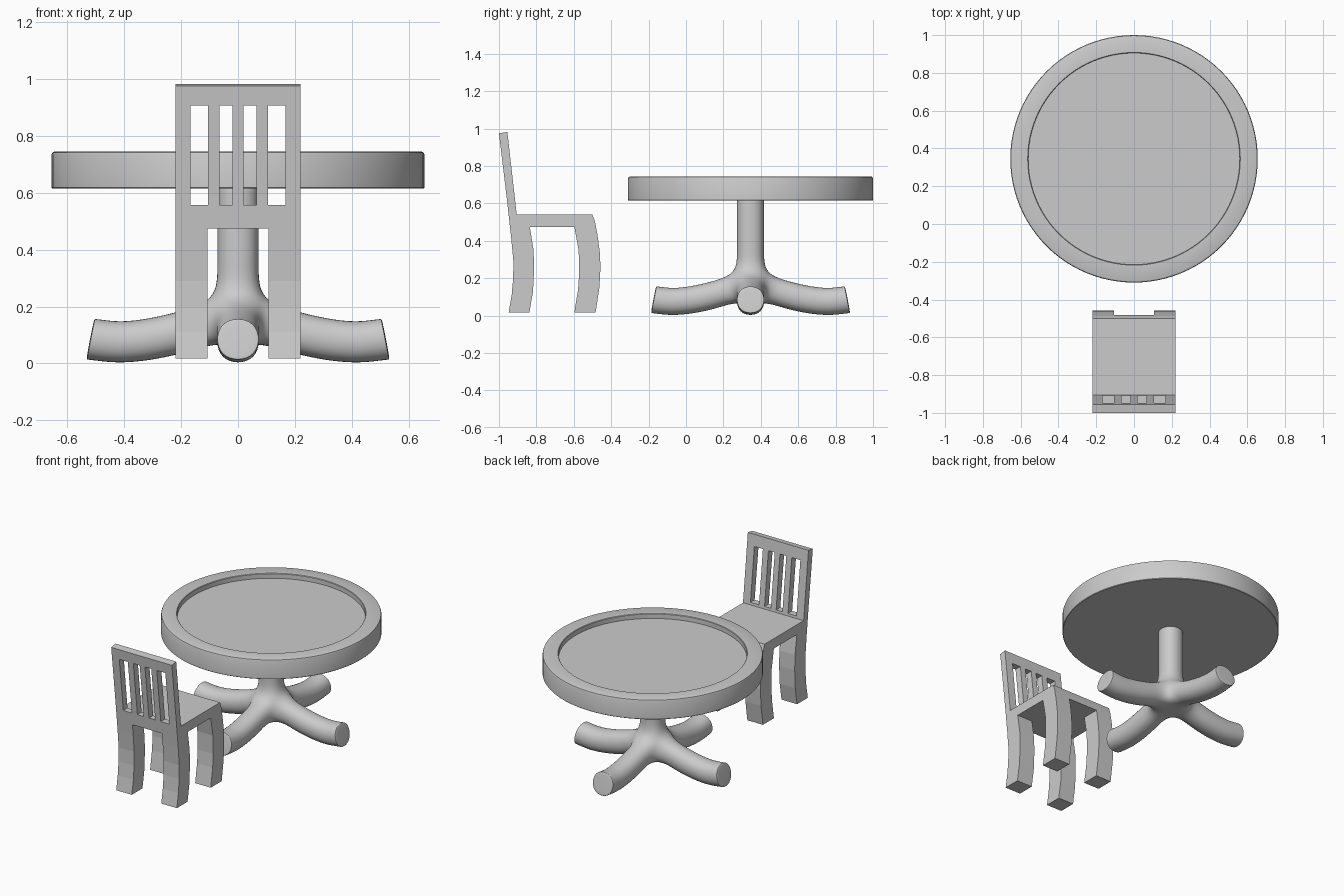
import bpy, bmesh, math
from mathutils import Vector, Matrix

if "Cube" in bpy.data.objects:
    bpy.data.objects.remove(bpy.data.objects["Cube"])

TABLE_Y = 0.345


def add_object(name, bm):
    bmesh.ops.recalc_face_normals(bm, faces=bm.faces)
    mesh = bpy.data.meshes.new(name)
    bm.to_mesh(mesh)
    bm.free()
    ob = bpy.data.objects.new(name, mesh)
    bpy.context.collection.objects.link(ob)
    bpy.ops.object.select_all(action='DESELECT')
    ob.select_set(True)
    bpy.context.view_layer.objects.active = ob
    return ob


def lathe(name, profile, steps):
    """Spin an (r, z) profile that starts and ends on the axis."""
    bm = bmesh.new()
    vs = [bm.verts.new((r, 0, z)) for r, z in profile]
    es = [bm.edges.new(p) for p in zip(vs, vs[1:])]
    bmesh.ops.spin(bm, geom=vs + es, cent=(0, 0, 0), axis=(0, 0, 1),
                   angle=math.tau, steps=steps, use_merge=True)
    bmesh.ops.remove_doubles(bm, verts=bm.verts, dist=1e-5)
    return add_object(name, bm)


def prism(name, profile, x0, x1):
    """Extrude a (y, z) outline along x."""
    bm = bmesh.new()
    face = bm.faces.new([bm.verts.new((x0, y, z)) for y, z in profile])
    ext = bmesh.ops.extrude_face_region(bm, geom=[face])
    bmesh.ops.translate(bm, vec=(x1 - x0, 0, 0),
                        verts=[g for g in ext['geom'] if isinstance(g, bmesh.types.BMVert)])
    return add_object(name, bm)


# Table top: round slab with a raised rim
top = lathe("table_top", [(0, 0.615), (0.652, 0.615), (0.655, 0.618), (0.655, 0.733),
                          (0.652, 0.741), (0.645, 0.744), (0.563, 0.744), (0.56, 0.741),
                          (0.56, 0.712), (0, 0.712)], 96)
top.location.y = TABLE_Y
bpy.ops.object.shade_smooth_by_angle(angle=math.radians(35))

# Pedestal: cube cage with four legs and a column extruded, then subdivided
A = 0.079
bm = bmesh.new()
bmesh.ops.create_cube(bm, size=2 * A, matrix=Matrix.Translation((0, 0, 0.148)))


def extrude_along(face, rings, across):
    """rings: (centre, up vector) per step; across is the fixed sideways axis."""
    for centre, up in rings:
        old = [v.co.copy() for v in face.verts]
        mid = sum(old, Vector()) / 4
        ref_up = Vector((0, 0, 1)) if abs(face.normal.z) < 0.9 else Vector((1, 0, 0))
        signs = [(math.copysign(1, (c - mid).dot(across)), math.copysign(1, (c - mid).dot(ref_up)))
                 for c in old]
        face = bmesh.ops.extrude_discrete_faces(bm, faces=[face])['faces'][0]
        for v, (s, t) in zip(face.verts, signs):
            v.co = centre + across * (A * s) + up * (A * t)
        face.normal_update()
    return face


LEG = [(0.20, 0.108, 14), (0.32, 0.082, 9), (0.42, 0.073, -2),
       (0.495, 0.083, -10), (0.516, 0.085, -11), (0.520, 0.086, -11)]
bm.normal_update()
for face in list(bm.faces):
    n = face.normal.copy()
    if abs(n.z) < 0.5:
        rings = [(n * r + Vector((0, 0, z)),
                  n * math.sin(math.radians(t)) + Vector((0, 0, math.cos(math.radians(t)))))
                 for r, z, t in LEG]
        extrude_along(face, rings, n.cross(Vector((0, 0, 1))))
    elif n.z > 0.5:
        rings = [(Vector((0, 0, z)), Vector((1, 0, 0))) for z in (0.34, 0.48, 0.60, 0.65)]
        extrude_along(face, rings, Vector((0, 1, 0)))
bmesh.ops.remove_doubles(bm, verts=bm.verts, dist=1e-5)
pedestal = add_object("table_pedestal", bm)
pedestal.location.y = TABLE_Y
sub = pedestal.modifiers.new("round", 'SUBSURF')
sub.levels = sub.render_levels = 3
bpy.ops.object.shade_smooth()

# Chair: side silhouette extruded to full width
chair = prism("chair", [
    (-0.948, 0.018), (-0.932, 0.11), (-0.924, 0.20), (-0.923, 0.29), (-0.934, 0.41),
    (-0.955, 0.60), (-1.0, 0.975), (-0.955, 0.982), (-0.905, 0.54), (-0.50, 0.54),
    (-0.486, 0.50), (-0.473, 0.43), (-0.461, 0.34), (-0.457, 0.26), (-0.463, 0.15),
    (-0.483, 0.018), (-0.597, 0.018), (-0.577, 0.14), (-0.571, 0.23), (-0.574, 0.35),
    (-0.597, 0.475), (-0.835, 0.475), (-0.815, 0.35), (-0.812, 0.25), (-0.818, 0.13),
    (-0.837, 0.018)], -0.22, 0.22)

# Openings: gap between the legs and the four slots of the backrest
cuts = [(-0.107, 0.107, -1.1, -0.3, -0.1, 0.475)]
for x0, x1 in ((0.105, 0.167), (0.019, 0.065)):
    cuts += [(s * x0, s * x1, -1.1, -0.8, 0.556, 0.907) for s in (-1, 1)]
for x0, x1, y0, y1, z0, z1 in cuts:
    cutter = prism("opening_cutter", [(y0, z0), (y1, z0), (y1, z1), (y0, z1)], x0, x1)
    cutter.hide_render = True
    mod = chair.modifiers.new("opening", 'BOOLEAN')
    mod.operation, mod.solver, mod.object = 'DIFFERENCE', 'EXACT', cutter
    bpy.context.view_layer.objects.active = chair
    bpy.ops.object.modifier_apply(modifier=mod.name)
    bpy.data.objects.remove(cutter)
